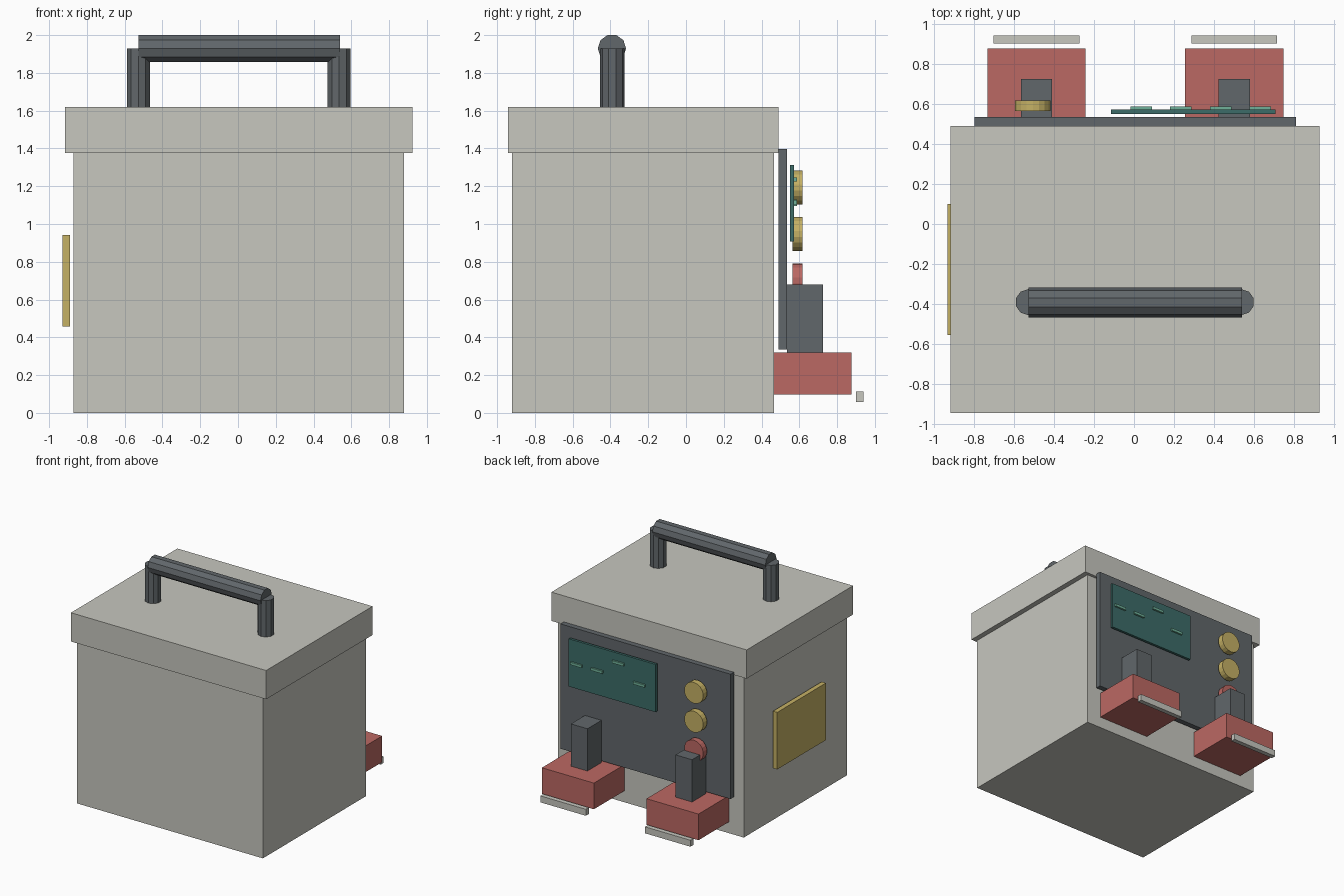
import bpy, math
from mathutils import Matrix

if "Cube" in bpy.data.objects:
    bpy.data.objects.remove(bpy.data.objects["Cube"])


def mat(name, r, g, b):
    m = bpy.data.materials.new(name)
    m.diffuse_color = (r, g, b, 1)
    m.use_nodes = True
    m.node_tree.nodes["Principled BSDF"].inputs["Base Color"].default_value = m.diffuse_color
    return m


GREY = mat("light_grey", 0.57, 0.57, 0.52)
DARK = mat("dark_slate", 0.12, 0.135, 0.145)
RED = mat("muted_red", 0.50, 0.14, 0.125)
GOLD = mat("gold", 0.56, 0.44, 0.13)
TEAL = mat("dark_teal", 0.045, 0.15, 0.138)
MINT = mat("mint", 0.16, 0.44, 0.32)


def box(name, x, y, z, material):
    """Box from (min, max) ranges."""
    bpy.ops.mesh.primitive_cube_add(size=1)
    o = bpy.context.object
    o.name = name
    size = [r[1] - r[0] for r in (x, y, z)]
    mid = [(r[1] + r[0]) / 2 for r in (x, y, z)]
    o.data.transform(Matrix.Translation(mid) @ Matrix.Diagonal((*size, 1)))
    o.data.materials.append(material)
    return o


def rod(name, centre, radius, length, axis, sides, material):
    """Flat-faced cylinder along an axis; first vertex points along y for x and z rods."""
    bpy.ops.mesh.primitive_cylinder_add(vertices=sides, radius=radius, depth=length)
    o = bpy.context.object
    o.name = name
    turn = {"x": Matrix.Rotation(math.pi / 2, 4, "Y"),
            "y": Matrix.Rotation(math.pi / 2, 4, "X"),
            "z": Matrix.Identity(4)}[axis]
    o.data.transform(Matrix.Translation(centre) @ turn)
    o.data.materials.append(material)
    return o


# Case and lid
box("case_body", (-0.87, 0.88), (-0.922, 0.465), (0, 1.38), GREY)
box("case_lid", (-0.915, 0.925), (-0.942, 0.49), (1.375, 1.62), GREY)

# Carrying handle
for side, x in (("left", -0.527), ("right", 0.535)):
    rod(f"handle_post_{side}", (x, -0.39, 1.775), 0.065, 0.31, "z", 10, DARK)
rod("handle_grip", (0.007, -0.392, 1.929), 0.075, 1.065, "x", 10, DARK)

# Side plate
box("side_plate", (-0.93, -0.89), (-0.555, 0.10), (0.457, 0.943), GOLD)

# Control panel on the back
box("control_panel", (-0.795, 0.808), (0.49, 0.535), (0.335, 1.398), DARK)
box("screen", (-0.115, 0.706), (0.55, 0.572), (0.907, 1.313), TEAL)
for i, (x, z) in enumerate([(0.63, 1.115), (0.433, 1.118), (0.233, 1.235), (0.036, 1.107)]):
    box(f"screen_trace_{i + 1}", (x - 0.054, x + 0.054), (0.57, 0.587),
        (z - 0.011, z + 0.011), MINT)
for name, z, m in (("upper", 1.193, GOLD), ("middle", 0.947, GOLD), ("lower", 0.70, RED)):
    rod(f"knob_{name}", (-0.505, 0.591, z), 0.09, 0.052, "y", 18, m)

# Two feet: red block, dark upright and pale toe bar
for side, x in (("left", -0.486), ("right", 0.5)):
    box(f"foot_block_{side}", (x - 0.245, x + 0.245), (0.465, 0.876), (0.097, 0.32), RED)
    box(f"foot_upright_{side}", (x - 0.078, x + 0.078), (0.535, 0.724), (0.32, 0.68), DARK)
    box(f"foot_toe_bar_{side}", (x - 0.214, x + 0.214), (0.9, 0.94), (0.058, 0.113), GREY)
